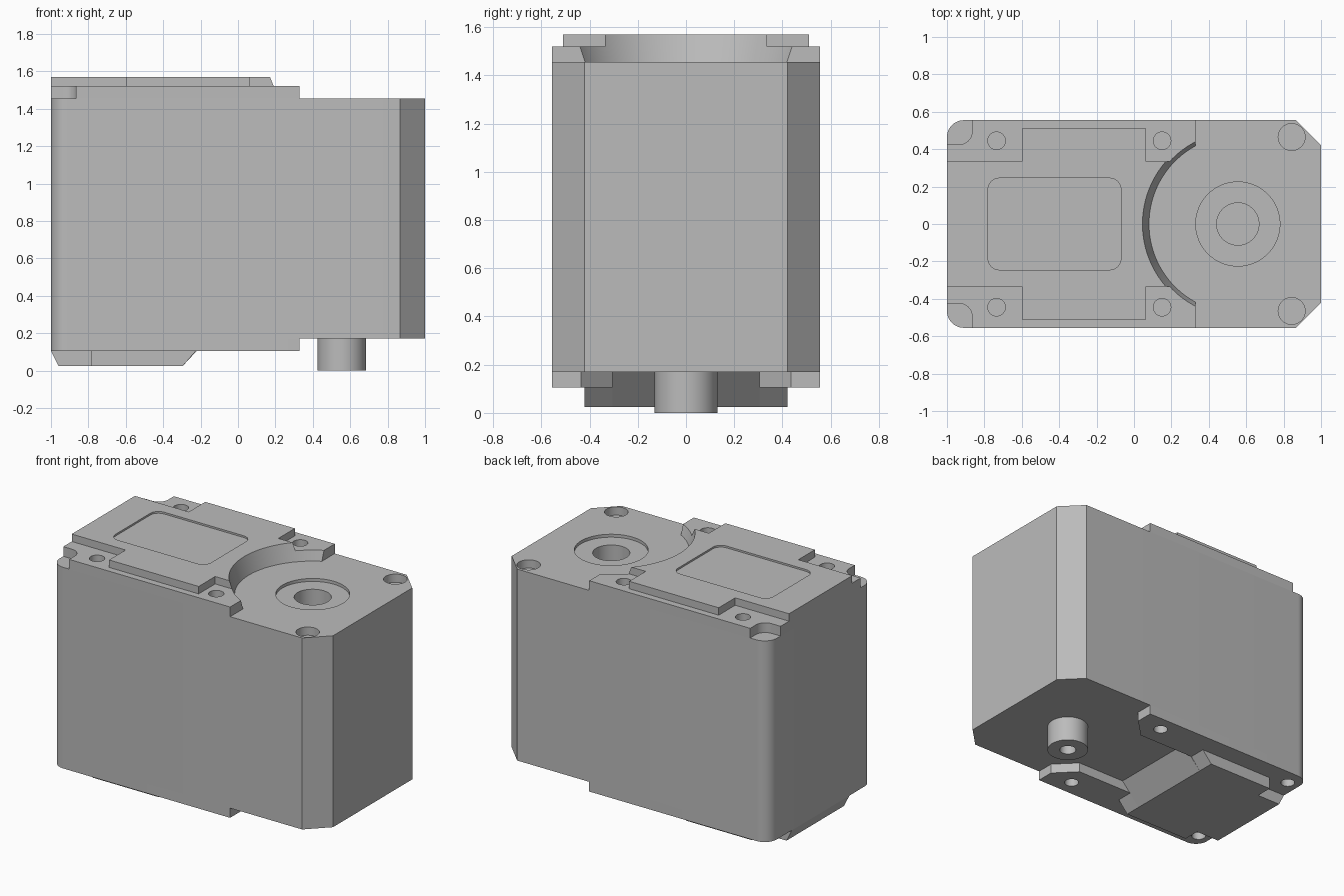
import bpy
import math
from mathutils import Matrix, Vector

cube = bpy.data.objects.get("Cube")
if cube:
    bpy.data.objects.remove(cube)

grey = bpy.data.materials.new("case grey")
grey.use_nodes = True
grey.diffuse_color = (0.5, 0.5, 0.5, 1)
grey.node_tree.nodes["Principled BSDF"].inputs["Base Color"].default_value = (0.5, 0.5, 0.5, 1)


def solid(name, rings):
    """Closed solid from two matching rings of points."""
    n = len(rings[0])
    faces = [tuple(range(n))[::-1], tuple(range(n, 2 * n))]
    faces += [(i, (i + 1) % n, n + (i + 1) % n, n + i) for i in range(n)]
    mesh = bpy.data.meshes.new(name)
    mesh.from_pydata(rings[0] + rings[1], [], faces)
    mesh.materials.append(grey)
    obj = bpy.data.objects.new(name, mesh)
    bpy.context.collection.objects.link(obj)
    return obj


def prism(name, pts, z0, z1):
    return solid(name, [[(x, y, z) for x, y in pts] for z in (z0, z1)])


def side_prism(name, pts, half):
    return solid(name, [[(x, y, z) for x, z in pts] for y in (half, -half)])


def cone(name, x, y, r0, r1, z0, z1, n=64):
    ring = [(math.cos(math.tau * i / n), math.sin(math.tau * i / n)) for i in range(n)]
    return solid(name, [[(x + r * c, y + r * s, z) for c, s in ring]
                        for r, z in ((r0, z0), (r1, z1))])


def arc(x, y, r, start, n=10):
    """Quarter arc, counter-clockwise from a start angle in degrees."""
    return [(x + r * math.cos(math.radians(start + 90 * i / n)),
             y + r * math.sin(math.radians(start + 90 * i / n))) for i in range(n + 1)]


def cut(cutter, *targets):
    for obj in targets:
        mod = obj.modifiers.new("cut", 'BOOLEAN')
        mod.operation = 'DIFFERENCE'
        mod.solver = 'EXACT'
        mod.object = cutter
        bpy.context.view_layer.objects.active = obj
        bpy.ops.object.modifier_apply(modifier=mod.name)
    bpy.data.objects.remove(cutter)


def mirrored(half):
    """Complete an outline given from the front (-y) half, right end to left end."""
    return half[::-1] + [(x, -y) for x, y in half]


# Main case: rounded left corners, chamfered right corners
W = 0.555
left_round = arc(-0.91, -W + 0.09, 0.09, 180)[::-1]
case = prism("main_case", mirrored([(1, -0.42), (0.865, -W)] + left_round), 0.17, 1.455)

# Raised levels at the left end, above and below
upper = prism("upper_level", mirrored([(0.33, -W)] + left_round), 1.455, 1.52)
lower = prism("lower_level", mirrored([(-0.225, -0.305), (0.2, -0.305), (0.33, -0.435),
                                       (0.33, -W)] + left_round), 0.105, 0.17)

# Stepped cover plate
cover = prism("cover_plate", mirrored([(0.33, -0.335), (0.065, -0.335), (0.065, -0.51),
                                       (-0.6, -0.51), (-0.6, -0.335), (-1, -0.335)]), 1.52, 1.57)

# Conical clearance around the output
SX = 0.555
cut(cone("clearance", SX, 0, 0.458, 0.519, 1.4, 1.6, 128), upper, cover)

# Label recess in the cover
label = (arc(-0.13, 0.185, 0.06, 0) + arc(-0.72, 0.185, 0.06, 90)
         + arc(-0.72, -0.185, 0.06, 180) + arc(-0.13, -0.185, 0.06, 270))
cut(prism("label_recess", label, 1.558, 1.6), cover)

# Output socket: shallow ring and deeper bore
cut(cone("socket_ring", SX, 0, 0.225, 0.225, 1.435, 1.5), case)
cut(cone("socket_bore", SX, 0, 0.113, 0.113, 1.28, 1.5), case)

for s in (-1, 1):
    # Corner notches at the left end
    notch = [(-1.1, 0.65), (-1.1, 0.425)] + arc(-0.935, 0.495, 0.07, 270) + [(-0.865, 0.65)]
    if s < 0:
        notch = [(x, -y) for x, y in notch][::-1]
    cut(prism("corner_notch", notch, 1.4, 1.6), upper)
    # Screw holes
    for x in (-0.735, 0.15):
        cut(cone("top_hole", x, s * 0.445, 0.047, 0.047, 1.42, 1.6, 32), upper, case)
    cut(cone("end_hole", 0.843, s * 0.465, 0.072, 0.072, 1.4, 1.6, 32), case)
    for x in (-0.915, 0.15):
        cut(cone("bottom_hole", x, s * 0.445, 0.045, 0.045, 0.0, 0.22, 32), lower, case)

# Sloped bottom block, narrow along its length and wide in the middle
block_core = side_prism("bottom_block_core", [(-1, 0.105), (-0.96, 0.025), (-0.295, 0.025),
                                              (-0.16, 0.17), (-0.3, 0.17)], 0.305)
block_wide = side_prism("bottom_block_wide", [(-0.785, 0.105), (-0.785, 0.025),
                                              (-0.295, 0.025), (-0.225, 0.105)], 0.42)

# Lower pivot boss with a blind hole
boss = cone("pivot_boss", SX, 0, 0.13, 0.13, 0, 0.17)
cut(cone("pivot_hole", SX, 0, 0.052, 0.052, -0.1, 0.1, 32), boss)

# Consistent normals and crisp-edged smooth shading
parts = [case, upper, lower, cover, block_core, block_wide, boss]
for obj in parts:
    bpy.ops.object.select_all(action='DESELECT')
    obj.select_set(True)
    bpy.context.view_layer.objects.active = obj
    bpy.ops.object.mode_set(mode='EDIT')
    bpy.ops.mesh.select_all(action='SELECT')
    bpy.ops.mesh.normals_make_consistent(inside=False)
    bpy.ops.object.mode_set(mode='OBJECT')
    bpy.ops.object.shade_smooth_by_angle(angle=math.radians(30))
